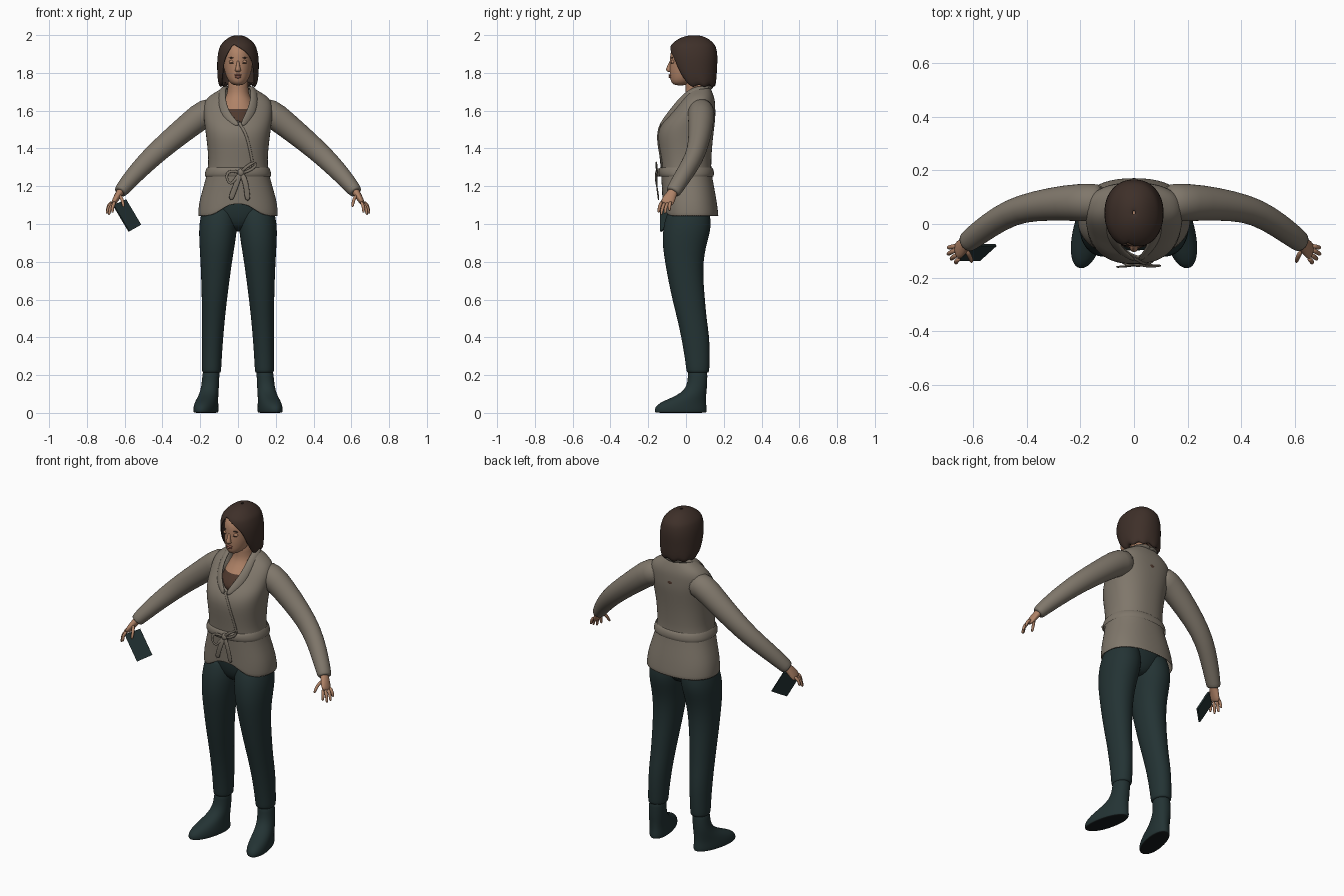
import bpy, bmesh, math
from mathutils import Vector


def material(name, rgb):
    m = bpy.data.materials.new(name)
    m.diffuse_color = (*rgb, 1)
    return m


WOOL = material("taupe_wool", (.215, .185, .147))
DENIM = material("dark_teal", (.017, .033, .034))
HAIR = material("dark_brown_hair", (.048, .029, .022))
SKIN = material("skin", (.43, .225, .135))
TOP = material("brown_top", (.08, .042, .028))
LIPS = material("lips", (.33, .13, .09))
SOLE = material("black_sole", (.008, .011, .012))


def skin_rings(name, rings, mats, wrap=True, caps=True, subsurf=1, thick=0, rule=None):
    """Skin a list of point rings into a smooth mesh."""
    bm = bmesh.new()
    vs = [[bm.verts.new(p) for p in r] for r in rings]
    n = len(vs[0])
    for a, b in zip(vs, vs[1:]):
        for i in range(n if wrap else n - 1):
            j = (i + 1) % n
            bm.faces.new((a[i], a[j], b[j], b[i]))
    if caps:
        bm.faces.new(vs[0][::-1])
        bm.faces.new(vs[-1])
    bmesh.ops.remove_doubles(bm, verts=bm.verts, dist=1e-5)
    bmesh.ops.recalc_face_normals(bm, faces=bm.faces)
    for f in bm.faces:
        f.smooth = subsurf > 0
        if rule:
            f.material_index = rule(f.calc_center_median())
    me = bpy.data.meshes.new(name)
    bm.to_mesh(me)
    bm.free()
    for m in mats:
        me.materials.append(m)
    ob = bpy.data.objects.new(name, me)
    bpy.context.collection.objects.link(ob)
    if thick:
        s = ob.modifiers.new("thickness", 'SOLIDIFY')
        s.thickness, s.offset = thick, -1
    if subsurf:
        s = ob.modifiers.new("smooth", 'SUBSURF')
        s.levels = s.render_levels = subsurf
    return ob


def spow(v, p):
    return math.copysign(abs(v) ** p, v)


def loft(name, rows, mats, p=1.0, n=32, gap=False, shape=None, **kw):
    """Stack of rounded sections (z, cx, cy, rx, ry[, left, right]); left/right open the front."""
    rings = []
    for z, cx, cy, rx, ry, *g in rows:
        a, b = g if g else (0, 0)
        ring = []
        for i in range(n + 1 if gap else n):
            t = b + (2 * math.pi + a - b) * i / n
            q = Vector((cx + rx * spow(math.sin(t), p), cy - ry * spow(math.cos(t), p), z))
            ring.append(shape(q, t) if shape else q)
        rings.append(ring)
    return skin_rings(name, rings, mats, wrap=not gap, **kw)


def sweep(name, pts, mat, ref=(0, -1, 0), n=12, side=1, **kw):
    """Oval tube through points (x, y, z, width, thickness)."""
    P = [Vector((side * q[0], q[1], q[2])) for q in pts]
    ref = Vector((side * ref[0], ref[1], ref[2]))
    rings = []
    for i, c in enumerate(P):
        t = (P[min(i + 1, len(P) - 1)] - P[max(i - 1, 0)]).normalized()
        u = t.cross(ref).normalized()
        v = u.cross(t)
        rings.append([c + u * pts[i][3] * math.cos(a) + v * pts[i][4] * math.sin(a)
                      for a in (2 * math.pi * k / n for k in range(n))])
    return skin_rings(name, rings, [mat], **kw)


def blob(name, loc, size, mat):
    x, y, z = loc
    prof = [(k, math.sqrt(1 - k * k)) for k in (-.98, -.7, 0, .7, .98)]
    loft(name, [(z + k * size[2], x, y, r * size[0], r * size[1]) for k, r in prof], [mat], n=12)


# Cardigan body with open V neck and raised front hem
body = [(1.04, 0, .025, .212, .148, 0, 0), (1.08, 0, .022, .21, .146, 0, 0),
        (1.13, 0, .018, .203, .143, 0, 0), (1.20, 0, .01, .182, .138, 0, 0),
        (1.28, 0, 0, .16, .133, 0, 0), (1.34, 0, -.002, .156, .136, 0, 0),
        (1.42, 0, -.005, .163, .144, 0, 0), (1.48, 0, -.003, .171, .149, 0, 0),
        (1.53, 0, .01, .178, .142, .08, .08), (1.57, 0, .03, .182, .126, -.15, .2),
        (1.61, 0, .045, .184, .11, -.32, .35), (1.65, 0, .06, .177, .094, -.42, .44),
        (1.68, 0, .068, .15, .078, -.52, .52), (1.70, 0, .07, .115, .068, -.8, .8),
        (1.72, 0, .07, .085, .06, -1.2, 1.2)]


def hem(q, t):
    if q.z < 1.1:
        q.z += .07 * max(0, math.cos(t)) ** 10 * (1.1 - q.z) / .06
    return q


loft("cardigan_body", body, [WOOL], p=.86, n=48, gap=True, caps=False, thick=.006, shape=hem)


def on_body(x, z, lift=.004):
    """Point on the front of the cardigan."""
    for a, b in zip(body, body[1:]):
        if z <= b[0]:
            k = (z - a[0]) / (b[0] - a[0])
            cy, rx, ry = (a[i] + (b[i] - a[i]) * k for i in (2, 3, 4))
            s = (abs(x) / rx) ** (1 / .86)
            return (x, cy - ry * math.sqrt(max(0, 1 - s * s)) ** .86 - lift, z)


# Shawl collar, wrap edge
for side, label in ((1, "left"), (-1, "right")):
    sweep(label + "_collar", [(-.01, .132, 1.715, .022, .009), (.05, .12, 1.722, .022, .009),
          (.08, .07, 1.722, .022, .011), (.084, .015, 1.695, .022, .012),
          (.085, -.03, 1.65, .024, .011), (.075, -.066, 1.605, .026, .01),
          (.05, -.104, 1.56, .023, .009), (.02 if side > 0 else -.005, -.138, 1.52, .012, .006)],
          WOOL, ref=(.6, -.6, .6), side=side)
sweep("wrap_edge", [(*on_body(x, z), .008, .005) for x, z in
      ((0, 1.54), (.025, 1.51), (.048, 1.46), (.062, 1.40), (.075, 1.34), (.08, 1.29))], WOOL, n=8)

# Belt with tied bow
loft("belt", [(1.252, 0, .003, .174, .142), (1.262, 0, .002, .178, .148),
              (1.29, 0, 0, .17, .146), (1.30, 0, 0, .164, .137)], [WOOL], p=.86, n=40, caps=False)
blob("belt_knot", (.015, -.147, 1.272), (.022, .016, .022), WOOL)
bow = {"bow_loop_left": [(.01, -.15, 1.27), (-.03, -.158, 1.285), (-.062, -.16, 1.27), (-.06, -.16, 1.235),
                         (-.04, -.158, 1.205), (-.015, -.158, 1.235), (.01, -.15, 1.27)],
       "bow_loop_right": [(.01, -.15, 1.27), (.045, -.16, 1.305), (.085, -.158, 1.33), (.102, -.155, 1.32),
                          (.08, -.155, 1.29), (.02, -.15, 1.268)],
       "belt_tail_left": [(.01, -.152, 1.27), (-.005, -.158, 1.22), (-.025, -.15, 1.17), (-.04, -.143, 1.125)],
       "belt_tail_right": [(.02, -.152, 1.27), (.04, -.158, 1.22), (.048, -.15, 1.17), (.052, -.145, 1.12)]}
for name, pts in bow.items():
    w = .016 if "tail" in name else .009
    sweep(name, [(*q, w, .004) for q in pts], WOOL, n=8)

# Chest with undershirt, neck and head
loft("neck_and_chest", [(1.50, 0, .02, .12, .125), (1.56, 0, .03, .11, .12), (1.59, 0, .045, .1, .112),
     (1.605, 0, .05, .098, .108), (1.65, 0, .06, .078, .08), (1.68, 0, .06, .06, .064),
     (1.72, 0, .055, .053, .056), (1.79, 0, .045, .053, .056)], [SKIN, TOP],
     rule=lambda c: int(c.z < 1.604))
loft("head", [(1.733, 0, -.03, .018, .026), (1.745, 0, -.024, .04, .052), (1.765, 0, -.01, .055, .073),
     (1.79, 0, .005, .066, .09), (1.82, 0, .02, .074, .108), (1.86, 0, .03, .079, .114),
     (1.90, 0, .035, .08, .121), (1.94, 0, .035, .073, .104), (1.97, 0, .04, .045, .065)], [SKIN])
loft("nose", [(1.868, 0, -.078, .007, .008), (1.84, 0, -.085, .009, .012), (1.822, 0, -.09, .014, .017),
     (1.812, 0, -.088, .017, .018), (1.804, 0, -.082, .012, .012)], [SKIN], n=12)
blob("upper_lip", (0, -.083, 1.788), (.023, .011, .006), LIPS)
blob("lower_lip", (0, -.082, 1.778), (.019, .012, .007), LIPS)
for s, label in ((1, "left"), (-1, "right")):
    blob(label + "_eyelid", (s * .033, -.07, 1.858), (.017, .011, .01), SKIN)
    blob(label + "_lashes", (s * .033, -.077, 1.852), (.015, .005, .002), HAIR)
    blob(label + "_eyebrow", (s * .035, -.074, 1.88), (.019, .007, .003), HAIR)


# Bobbed hair with an open face and side parting
def strands(q, t):
    if q.z < 1.8:
        q.z += .006 * math.sin(9 * t)
    return q


loft("hair", [(1.745, 0, .075, .07, .055, -1.1, 1.1), (1.722, 0, .07, .094, .082, -1.0, 1.0),
     (1.75, 0, .058, .106, .102, -.95, .95), (1.80, 0, .045, .11, .118, -.82, .85),
     (1.85, 0, .04, .111, .126, -.74, .76), (1.885, 0, .038, .109, .129, -.62, .62),
     (1.915, 0, .036, .104, .128, -.46, .36), (1.94, 0, .036, .096, .122, -.34, -.02),
     (1.955, 0, .037, .087, .111, -.25, -.25), (1.98, 0, .04, .062, .082, -.25, -.25),
     (1.996, 0, .042, .034, .045, -.25, -.25), (2.001, 0, .042, .004, .005, -.25, -.25)],
     [HAIR], p=.92, n=40, gap=True, caps=False, thick=.008, shape=strands)

# Trousers seat
loft("trouser_seat", [(.96, 0, .015, .03, .05), (.99, 0, .01, .11, .085), (1.04, 0, .012, .17, .105),
     (1.10, 0, .015, .19, .115), (1.22, 0, .01, .16, .115)], [DENIM])


# Feet turn outward toward the toe
def splay(s):
    def f(q, t):
        q.x += s * max(0, min(1, (.15 - q.z) / .08)) * (.05 - q.y) * .2
        return q
    return f


leg = [(1.10, .095, .018, .088, .1), (1.06, .1, .013, .094, .112), (1.0, .104, .008, .102, .127),
       (.94, .108, 0, .099, .124), (.88, .111, -.009, .093, .115), (.8, .115, -.01, .084, .102),
       (.7, .12, -.001, .075, .093), (.6, .125, .014, .067, .087), (.5, .13, .031, .061, .078),
       (.4, .135, .05, .057, .075), (.3, .138, .059, .053, .067), (.24, .14, .062, .052, .062),
       (.215, .14, .063, .05, .06), (.212, .14, .063, .044, .052)]
boot = [(.25, .14, .062, .045, .053), (.19, .144, .062, .045, .051), (.14, .148, .058, .047, .054),
        (.105, .152, .04, .05, .068), (.08, .154, .015, .053, .092), (.055, .154, -.016, .057, .123),
        (.03, .154, -.028, .06, .138), (.01, .154, -.028, .06, .139), (.002, .154, -.028, .058, .136),
        (0, .154, -.028, .05, .126)]

# Sleeves, hands, fingers and leg pairs
sleeve = [(.10, .08, 1.60, .07, .07), (.17, .08, 1.594, .077, .072), (.25, .08, 1.53, .069, .068),
          (.37, .068, 1.432, .061, .056), (.46, .045, 1.352, .056, .05), (.54, -.005, 1.27, .049, .047),
          (.60, -.05, 1.20, .041, .043), (.623, -.068, 1.17, .036, .04), (.625, -.07, 1.167, .03, .034)]
palm = [(.61, -.06, 1.19, .028, .024), (.63, -.074, 1.16, .027, .02), (.645, -.09, 1.135, .036, .018),
        (.658, -.1, 1.112, .035, .014), (.662, -.104, 1.104, .028, .009)]
fingers = {"index_finger": ((.65, -.128, 1.12), (.665, -.146, 1.06)),
           "middle_finger": ((.656, -.112, 1.115), (.684, -.132, 1.048)),
           "ring_finger": ((.662, -.095, 1.115), (.696, -.113, 1.055)),
           "little_finger": ((.664, -.08, 1.12), (.695, -.088, 1.07)),
           "thumb": ((.628, -.095, 1.155), (.605, -.143, 1.09))}
for s, label in ((1, "left_"), (-1, "right_")):
    for name, rows, rule in (("trouser_leg", leg, None), ("boot", boot, lambda c: int(c.z < .004))):
        loft(label + name, [(z, s * cx, cy, rx, ry) for z, cx, cy, rx, ry in rows], [DENIM, SOLE],
             p=.94, n=24, shape=splay(s), rule=rule)
    sweep(label + "sleeve", sleeve, WOOL, n=20, side=s)
    sweep(label + "palm", palm, SKIN, ref=(1, 0, .5), side=s)
    for name, (a, b) in fingers.items():
        a, b = Vector(a), Vector(b)
        mid = a.lerp(b, .5) + Vector((.008 if name != "thumb" else -.006, -.004, .004))
        sweep(label + name, [(*a, .01, .01), (*mid, .0095, .0095), (*a.lerp(b, .9), .008, .008),
              (*b, .004, .004)], SKIN, ref=(1, .2, .3), n=8, side=s)

# Phone held in the right hand
corners = [Vector(c) for c in ((-.66, -.134, 1.10), (-.595, -.078, 1.13),
                               (-.515, -.078, .995), (-.577, -.134, .96))]
nrm = (corners[1] - corners[0]).cross(corners[3] - corners[0]).normalized() * .005
skin_rings("phone", [[c - nrm for c in corners], [c + nrm for c in corners]], [DENIM], subsurf=0)
